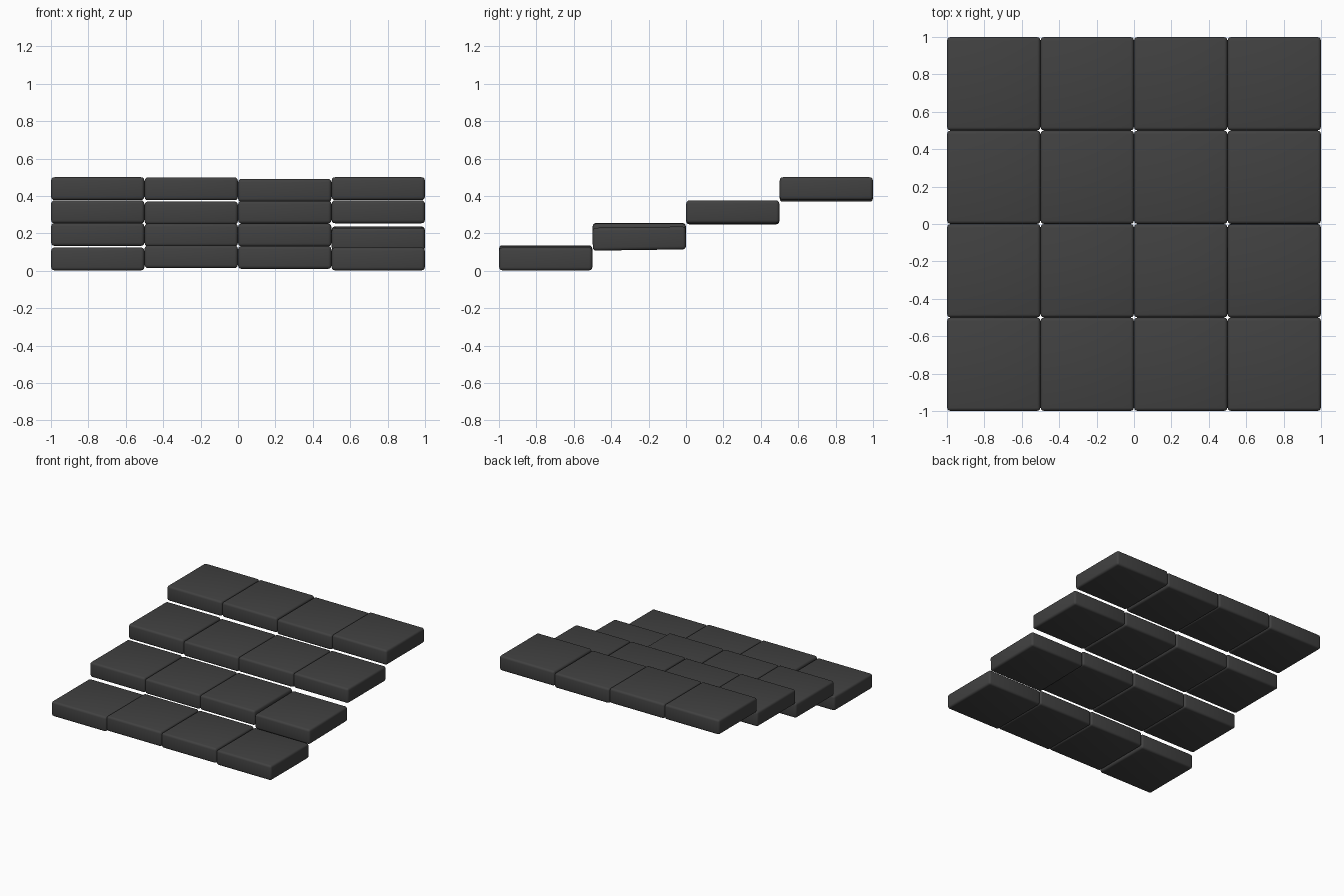
import bpy

cube = bpy.data.objects.get("Cube")
if cube:
    bpy.data.objects.remove(cube, do_unlink=True)

PITCH = 0.5
WIDTH = 0.498
THICK = 0.122

stone = bpy.data.materials.new("charcoal_stone")
stone.use_nodes = True
colour = (0.053, 0.053, 0.053, 1)
stone.diffuse_color = colour
stone.node_tree.nodes["Principled BSDF"].inputs["Base Color"].default_value = colour

# Underside height of every slab, by row from front to back
heights = [
    (0.002, 0.014, 0.010, 0.002),
    (0.133, 0.130, 0.130, 0.111),
    (0.254, 0.248, 0.252, 0.254),
    (0.378, 0.377, 0.369, 0.378),
]
# The few slabs that have settled at a slight angle (row, column)
tilts = {(1, 3): 0.014}


def slab(row, col):
    """One rounded paving slab, sharing the stone material."""
    x = (col - 1.5) * PITCH
    y = (row - 1.5) * PITCH
    z = heights[row][col] + THICK / 2
    bpy.ops.mesh.primitive_cube_add(size=1, location=(x, y, z))
    obj = bpy.context.object
    obj.name = f"slab_row{row + 1}_column{col + 1}"
    obj.scale = (WIDTH, WIDTH, THICK)
    bpy.ops.object.transform_apply(location=False, rotation=False, scale=True)
    obj.rotation_euler.x = tilts.get((row, col), 0)
    obj.data.materials.append(stone)
    # Softened edges
    bevel = obj.modifiers.new("rounded_edges", 'BEVEL')
    bevel.width = 0.017
    bevel.segments = 3
    bpy.ops.object.modifier_apply(modifier=bevel.name)
    bpy.ops.object.shade_smooth_by_angle()


# Four rising rows of four slabs
for row in range(4):
    for col in range(4):
        slab(row, col)
